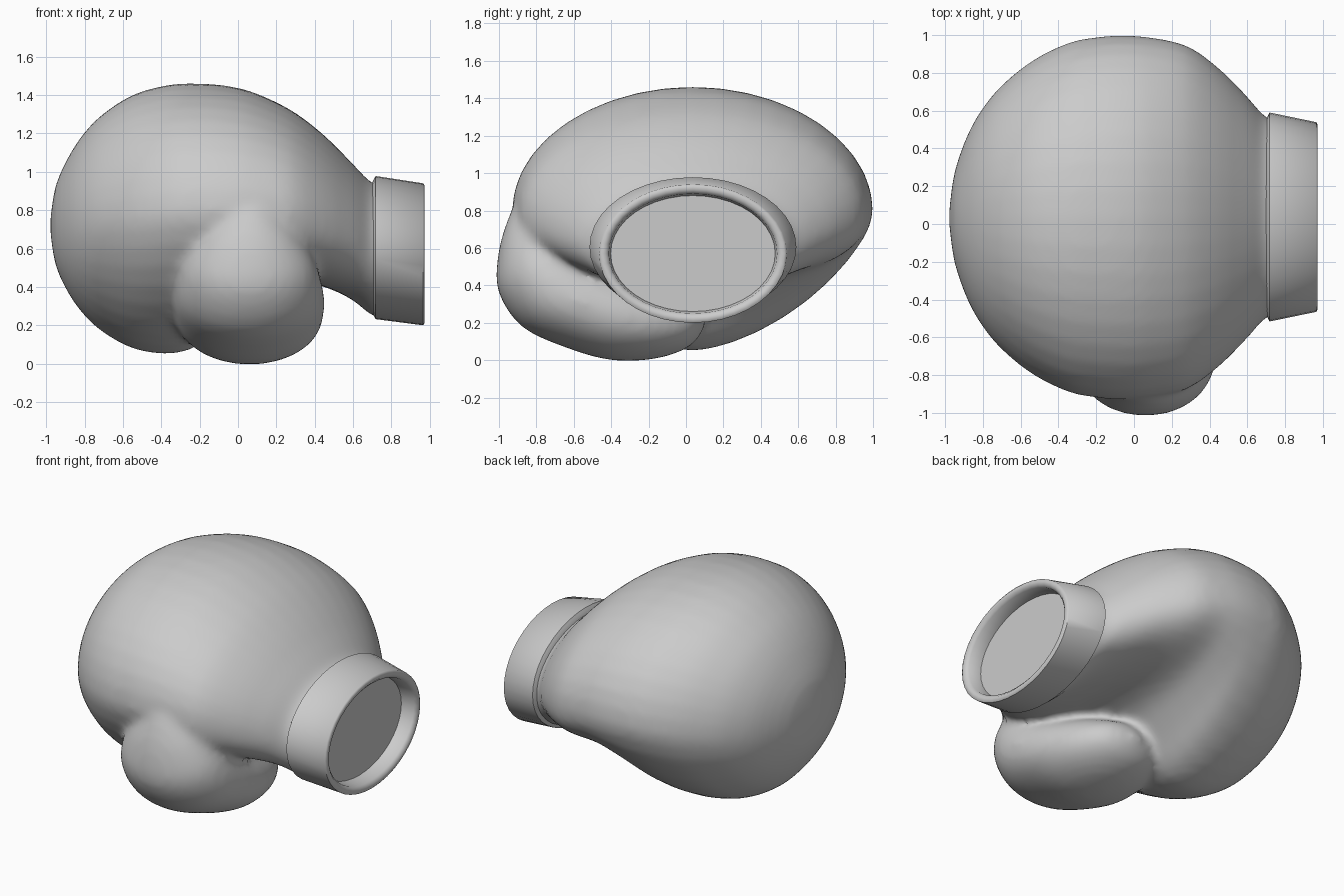
import bpy, bmesh, math
from mathutils import Vector

if "Cube" in bpy.data.objects:
    bpy.data.objects.remove(bpy.data.objects["Cube"])

SEG = 40


def spline(rows, steps=3):
    """Catmull-Rom refinement of a list of equal-length tuples."""
    out = []
    for i in range(len(rows) - 1):
        a, b = rows[max(i - 1, 0)], rows[i]
        c, d = rows[i + 1], rows[min(i + 2, len(rows) - 1)]
        for s in range(steps):
            t = s / steps
            out.append([0.5 * (2*q + (r - p)*t + (2*p - 5*q + 4*r - s4)*t*t
                        + (3*q - p - 3*r + s4)*t**3)
                        for p, q, r, s4 in zip(a, b, c, d)])
    out.append(list(rows[-1]))
    return out


def loft(bm, rings):
    """Skin closed rings and cap both ends."""
    vs = [[bm.verts.new(p) for p in ring] for ring in rings]
    faces = []
    for a, b in zip(vs, vs[1:]):
        for i in range(len(a)):
            j = (i + 1) % len(a)
            faces.append(bm.faces.new((a[i], a[j], b[j], b[i])))
    faces += [bm.faces.new(vs[0]), bm.faces.new(vs[-1])]
    bmesh.ops.recalc_face_normals(bm, faces=faces)


def finish(bm, name):
    me = bpy.data.meshes.new(name)
    bm.to_mesh(me)
    bm.free()
    ob = bpy.data.objects.new(name, me)
    bpy.context.collection.objects.link(ob)
    return ob


ANG = [2 * math.pi * i / SEG for i in range(SEG)]


def fist_point(a, x, w, top, bot, mid, power):
    """Ellipse above the widest line, superellipse below it."""
    c, s = math.cos(a), math.sin(a)
    if s >= 0:
        return Vector((x, 0.035 + w * c, mid + (top - mid) * s))
    e = 2 / power
    return Vector((x, 0.035 + w * math.copysign(abs(c) ** e, c),
                   mid - (mid - bot) * abs(s) ** e))


# Padded fist: x, half width, top, bottom, widest height, lower roundness
fist = [
    (-0.978, 0.04, 0.76, 0.68, 0.72, 2), (-0.95, 0.24, 0.93, 0.51, 0.72, 2),
    (-0.88, 0.44, 1.085, 0.36, 0.73, 1.9), (-0.80, 0.58, 1.205, 0.25, 0.74, 1.8),
    (-0.70, 0.70, 1.305, 0.16, 0.75, 1.7), (-0.54, 0.83, 1.405, 0.075, 0.77, 1.65),
    (-0.35, 0.925, 1.455, 0.05, 0.79, 1.6), (-0.20, 0.955, 1.46, 0.10, 0.80, 1.65),
    (-0.07, 0.965, 1.45, 0.24, 0.80, 1.8), (0.08, 0.955, 1.415, 0.38, 0.80, 2.1),
    (0.28, 0.91, 1.32, 0.43, 0.78, 2.5), (0.45, 0.79, 1.19, 0.40, 0.73, 2.3),
    (0.60, 0.64, 1.04, 0.33, 0.66, 2), (0.70, 0.53, 0.94, 0.25, 0.60, 2),
    (0.80, 0.50, 0.92, 0.24, 0.59, 2)]
bm = bmesh.new()
loft(bm, [[fist_point(a, *row) for a in ANG] for row in spline(fist)])

# Thumb curling under the palm: outer y/z, inner y/z, half width in x
thumb = [
    (-0.90, 0.88, -0.75, 0.90, 0.07), (-0.965, 0.72, -0.70, 0.80, 0.18),
    (-1.005, 0.56, -0.64, 0.72, 0.27), (-1.005, 0.37, -0.56, 0.65, 0.345),
    (-0.88, 0.18, -0.46, 0.57, 0.385), (-0.65, 0.07, -0.35, 0.50, 0.39),
    (-0.40, 0.0, -0.22, 0.44, 0.37), (-0.15, 0.01, -0.08, 0.38, 0.31),
    (0.03, 0.08, 0.05, 0.31, 0.20), (0.105, 0.19, 0.105, 0.22, 0.03)]
rings = []
for oy, oz, iy, iz, w in spline(thumb):
    o, n = Vector((0.06, oy, oz)), Vector((0.06, iy, iz))
    c, h = (o + n) / 2, (o - n) / 2
    rings.append([c + h * math.cos(a) + Vector((w * math.sin(a), 0, 0)) for a in ANG])
loft(bm, rings)

# Fuse fist and thumb into one soft padded shell
glove = finish(bm, "padded_glove")
rm = glove.modifiers.new("fuse", 'REMESH')
rm.mode = 'VOXEL'
rm.voxel_size = 0.025
rm.use_smooth_shade = True
sm = glove.modifiers.new("soften", 'SMOOTH')
sm.factor = 0.5
sm.iterations = 10

# Wrist cuff: x, half width y, half height z, centre z; ends in a recessed flat disc
cuff = [(0.695, 0.50, 0.33, 0.605), (0.71, 0.54, 0.36, 0.605), (0.718, 0.553, 0.373, 0.605),
        (0.965, 0.502, 0.37, 0.57), (0.972, 0.49, 0.36, 0.57), (0.972, 0.47, 0.34, 0.57),
        (0.955, 0.45, 0.32, 0.57), (0.87, 0.44, 0.31, 0.57)]
bm = bmesh.new()
loft(bm, [[Vector((x, 0.037 + w * math.cos(a), z + h * math.sin(a))) for a in ANG]
          for x, w, h, z in cuff])
band = finish(bm, "wrist_cuff")
bpy.ops.object.select_all(action='DESELECT')
band.select_set(True)
bpy.context.view_layer.objects.active = band
bpy.ops.object.shade_smooth_by_angle(angle=math.radians(50))
